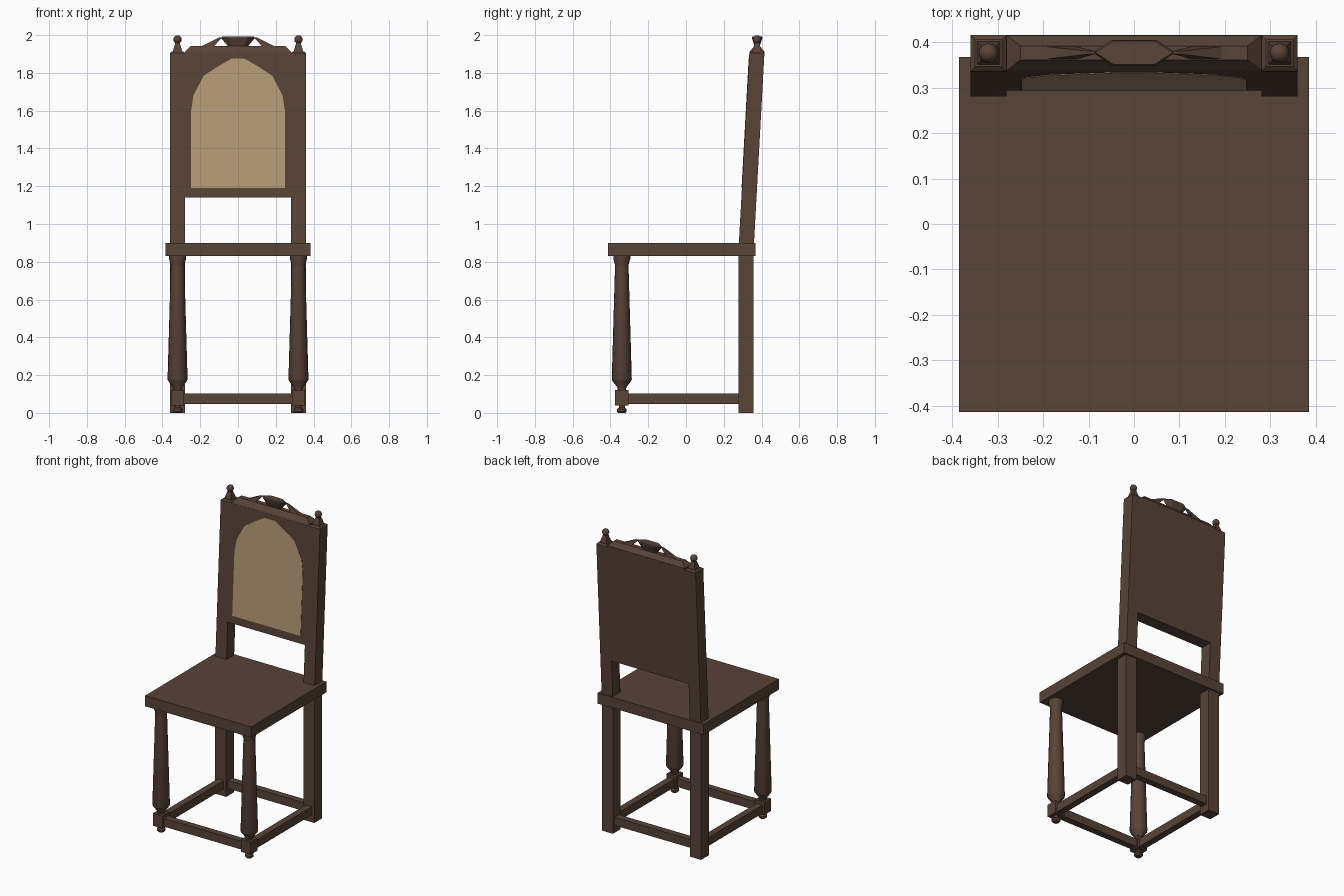
import bpy, bmesh, math

cube = bpy.data.objects.get("Cube")
if cube:
    bpy.data.objects.remove(cube, do_unlink=True)


def material(name, rgb):
    m = bpy.data.materials.new(name)
    m.use_nodes = True
    m.diffuse_color = (*rgb, 1)
    m.node_tree.nodes["Principled BSDF"].inputs["Base Color"].default_value = (*rgb, 1)
    return m


WOOD = material("dark wood", (0.098, 0.056, 0.038))
FABRIC = material("tan fabric", (0.46, 0.33, 0.18))


def loft(name, rings, mat=WOOD, smooth=False):
    """Closed solid through equally sized rings of points."""
    bm = bmesh.new()
    rows = [[bm.verts.new(p) for p in ring] for ring in rings]
    for a, b in zip(rows, rows[1:]):
        for i in range(len(a)):
            j = (i + 1) % len(a)
            bm.faces.new((a[i], a[j], b[j], b[i]))
    bm.faces.new(rows[0][::-1])
    bm.faces.new(rows[-1])
    bmesh.ops.recalc_face_normals(bm, faces=bm.faces)
    me = bpy.data.meshes.new(name)
    bm.to_mesh(me)
    bm.free()
    me.materials.append(mat)
    ob = bpy.data.objects.new(name, me)
    bpy.context.collection.objects.link(ob)
    if smooth:
        bpy.ops.object.select_all(action='DESELECT')
        ob.select_set(True)
        bpy.context.view_layer.objects.active = ob
        bpy.ops.object.shade_smooth_by_angle(angle=math.radians(35))
    return ob


def rect(x0, x1, y0, y1, z):
    return [(x0, y0, z), (x1, y0, z), (x1, y1, z), (x0, y1, z)]


def box(name, x0, x1, y0, y1, z0, z1):
    return loft(name, [rect(x0, x1, y0, y1, z) for z in (z0, z1)])


def turned(name, x, y, profile, n=16):
    rings = [[(x + r * math.cos(math.tau * i / n), y + r * math.sin(math.tau * i / n), z)
              for i in range(n)] for r, z in profile]
    return loft(name, rings, smooth=True)


def lean(z):
    """Front plane of the tilted backrest at a height."""
    return 0.28 + 0.055 * (z - 0.9)


def leaning(name, x0, x1, z0, z1):
    return loft(name, [rect(x0, x1, lean(z), lean(z) + 0.08, z) for z in (z0, z1)])


# Seat
box("seat", -0.385, 0.385, -0.413, 0.367, 0.83, 0.9)

LEG = [(0.018, 0), (0.026, 0.008), (0.026, 0.02), (0.016, 0.028), (0.016, 0.045)]
SHAFT = [(0.022, 0.12), (0.024, 0.135), (0.05, 0.17), (0.053, 0.178),
         (0.036, 0.77), (0.036, 0.785), (0.045, 0.815), (0.045, 0.832)]

for side, s in (("right", -1), ("left", 1)):
    c = 0.32 * s
    # Turned front legs with square joint blocks
    turned(f"{side}_front_foot", c, -0.34, LEG)
    box(f"{side}_front_block", c - 0.035, c + 0.035, -0.375, -0.305, 0.04, 0.122)
    turned(f"{side}_front_leg", c, -0.34, SHAFT)
    # Back legs, posts and side stretchers
    box(f"{side}_back_leg", c - 0.04, c + 0.04, 0.277, 0.357, 0, 0.835)
    leaning(f"{side}_back_post", c - 0.04, c + 0.04, 0.895, 1.905)
    box(f"{side}_stretcher", c - 0.022, c + 0.022, -0.31, 0.28, 0.048, 0.102)
    # Finials: tapered square base and ball
    y = 0.376
    steps = [(0.04, 1.905), (0.03, 1.914), (0.025, 1.914), (0.01, 1.965)]
    loft(f"{side}_finial_base",
         [rect(c - h, c + h, y - h, y + h, z) for h, z in steps])
    ball = [(0.022 * math.sin(t), 1.977 - 0.022 * math.cos(t))
            for t in [math.pi * (k + 0.15) / 8.3 for k in range(9)]]
    turned(f"{side}_finial_ball", c, y, ball, 12)

# Front and back stretchers
box("front_stretcher", -0.29, 0.29, -0.362, -0.318, 0.048, 0.102)
box("back_stretcher", -0.285, 0.285, 0.295, 0.339, 0.048, 0.102)

# Back panel and bevelled top rail
leaning("back_panel", -0.281, 0.281, 1.14, 1.905)
loft("top_rail", [rect(-0.28, 0.28, 0.336, 0.415, 1.905),
                  rect(-0.28, 0.28, 0.338, 0.415, 1.912),
                  rect(-0.25, 0.25, 0.361, 0.392, 1.942)])

# Arched upholstery plate on the backrest
half = [(0.248, 1.19), (0.248, 1.6), (0.236, 1.68), (0.182, 1.785),
        (0.1, 1.838), (0.035, 1.875)]
arch = half + [(-x, z) for x, z in reversed(half)]
loft("back_upholstery", [[(x, lean(z) + d, z) for x, z in arch] for d in (0.002, -0.002)],
     FABRIC)


# Crest: flared hexagonal centre between two pointed wedges
def hexagon(tip, flat, depth, z):
    y = 0.377
    return [(-tip, y, z), (-flat, y - depth, z), (flat, y - depth, z),
            (tip, y, z), (flat, y + depth, z), (-flat, y + depth, z)]


loft("crest_centre", [hexagon(0.05, 0.03, 0.012, 1.938), hexagon(0.09, 0.05, 0.028, 1.985),
                      hexagon(0.085, 0.045, 0.026, 1.992)])
for side, s in (("right", -1), ("left", 1)):
    loft(f"{side}_crest_wedge",
         [rect(s * 0.13, s * 0.2, 0.362, 0.391, 1.938),
          rect(s * 0.084, s * 0.1, 0.374, 0.38, 1.988)])
